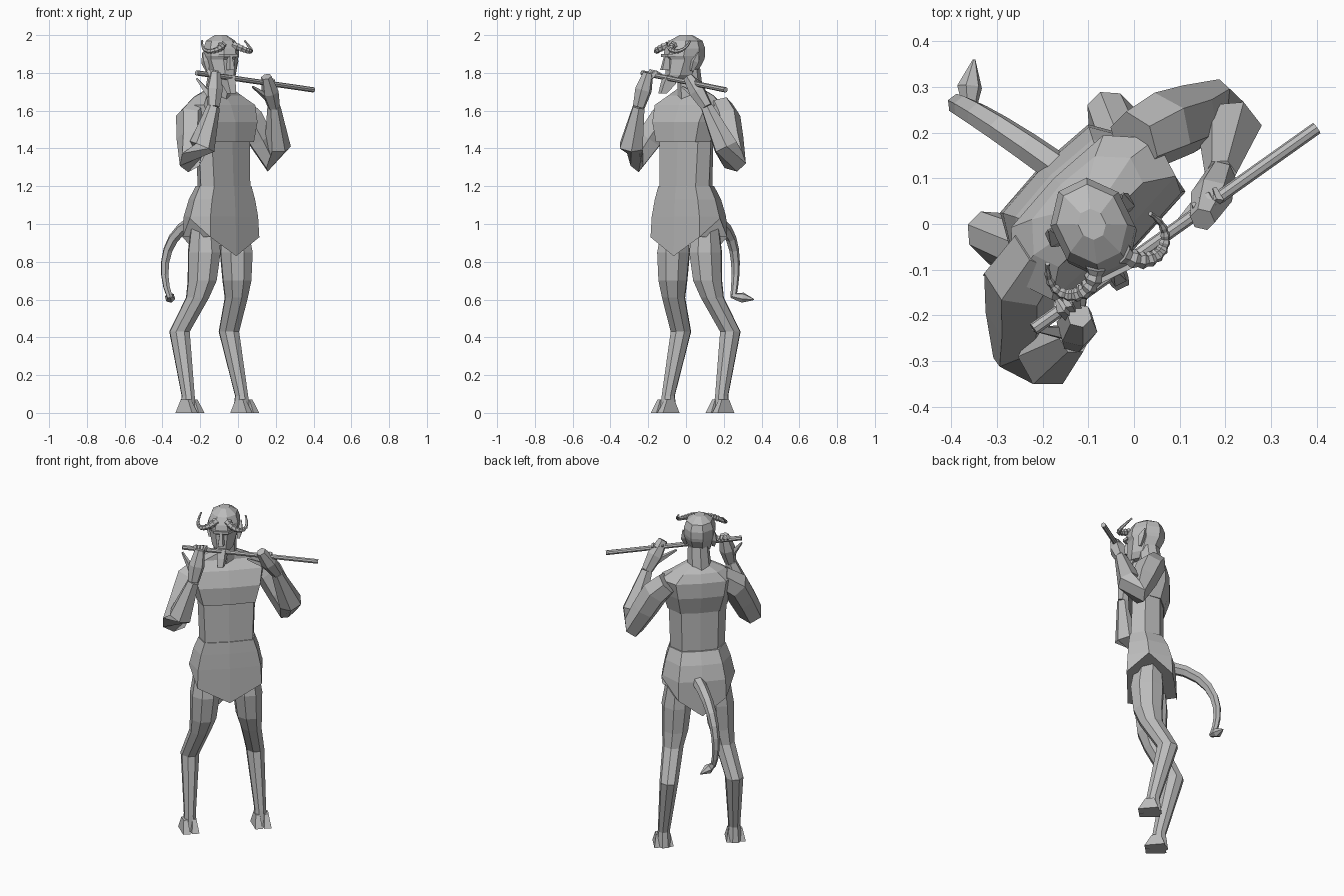
import bpy
import bmesh
from math import sin, cos, pi, radians
from mathutils import Matrix, Vector
from mathutils.geometry import interpolate_bezier

default_cube = bpy.data.objects.get("Cube")
if default_cube:
    bpy.data.objects.remove(default_cube)

grey = (.5, .5, .5, 1)
stone = bpy.data.materials.new("stone_grey")
stone.use_nodes = True
stone.diffuse_color = grey
stone.node_tree.nodes["Principled BSDF"].inputs["Base Color"].default_value = grey

# The body is turned to one side and the head a little less
WORLD = Matrix.Identity(4)
BODY = Matrix.Rotation(radians(45), 4, 'Z') @ Matrix.Translation((-.053, 0, 0))
HEAD = Matrix.Translation((-.09, -.005, 0)) @ Matrix.Rotation(radians(26), 4, 'Z')
MIRROR = Matrix.Scale(-1, 4, (1, 0, 0))


def loft(name, rings, frame=WORLD):
    """Skin a list of equal-length point rings and cap both ends."""
    bm = bmesh.new()
    rows = [[bm.verts.new(frame @ Vector(point)) for point in ring] for ring in rings]
    for lower, upper in zip(rows, rows[1:]):
        for i in range(len(lower)):
            bm.faces.new((lower[i - 1], lower[i], upper[i], upper[i - 1]))
    bm.faces.new(rows[0])
    bm.faces.new(rows[-1])
    bmesh.ops.recalc_face_normals(bm, faces=bm.faces)
    mesh = bpy.data.meshes.new(name)
    bm.to_mesh(mesh)
    bm.free()
    mesh.materials.append(stone)
    bpy.context.collection.objects.link(bpy.data.objects.new(name, mesh))


def circle(sides, offset=0):
    angles = [2 * pi * (i + offset) / sides for i in range(sides)]
    return [(cos(angle), sin(angle)) for angle in angles]


def oval(x, y, z, width, depth):
    """Level eight-sided ring with a flat side to the front."""
    return [(x + width * c, y + depth * s, z) for c, s in circle(8, .5)]


def tube(name, path, radii, sides=6, frame=WORLD):
    """Rings set square to a path, with a radius at each point."""
    path = [Vector(point) for point in path]
    side = (path[1] - path[0]).orthogonal()
    rings = []
    for i, (point, radius) in enumerate(zip(path, radii)):
        before, after = path[max(i - 1, 0)], path[min(i + 1, len(path) - 1)]
        along = (after - before).normalized()
        side = (side - along * side.dot(along)).normalized()
        up = along.cross(side)
        rings.append([point + radius * (side * c + up * s) for c, s in circle(sides)])
    loft(name, rings, frame)


def wedge(name, sections, frame):
    """Four-sided block from sections of height, half width, back and front."""
    rings = []
    for z, width, back, front in sections:
        narrow = width * .7
        rings.append([(-width, back, z), (width, back, z), (narrow, front, z), (-narrow, front, z)])
    loft(name, rings, frame)


def trunk_ring(z, width, front, back, drop=0):
    """Ten-sided body ring; drop lowers its front and back into points."""
    corner = z - drop / 2
    half = [(width * .87, front + .01, corner),
            (width, (front + back) / 2, z),
            (width * .65, back - .01, corner)]
    mirrored = [(-x, y, height) for x, y, height in reversed(half)]
    return [(0, front, z - drop)] + half + [(0, back, z - drop)] + mirrored


def trunk(name, sections):
    loft(name, [trunk_ring(*section) for section in sections], BODY)


# Torso: abdomen, then the overhanging chest and sloping shoulders
trunk("abdomen", [(1.1, .17, 0, .19), (1.2, .155, -.02, .16), (1.46, .165, -.01, .16)])
trunk("chest", [(1.435, .17, -.035, .165), (1.54, .2, -.035, .195), (1.63, .22, 0, .195),
                (1.68, .15, .04, .175), (1.72, .06, .04, .14)])

# Loincloth with pointed flaps and side slits
trunk("loincloth", [(1.2, .16, -.025, .17), (1.13, .185, -.03, .205),
                    (1.04, .205, -.035, .23), (1.03, .21, -.04, .235, .2)])

# Legs with backward hocks and cloven hooves
leg_joints = [(.11, .09, 1.06, .06), (.12, .08, .85, .085), (.13, .085, .7, .075), (.145, .105, .61, .06),
              (.185, .2, .43, .053), (.2, .12, .09, .034), (.2, .12, 0, .045)]
for label, frame in (("left", BODY), ("right", BODY @ MIRROR)):
    loft(label + "_leg", [oval(x, y, z, r, r * 1.15) for x, y, z, r in leg_joints], frame)
    for toe, x, lean in (("outer", .23, .2), ("inner", .18, -.2)):
        wedge(f"{label}_{toe}_hoof", [(.07, .016, .13, .08), (0, .03, .155, .04)],
              frame @ Matrix.Translation((x, 0, 0)))

# Flute
flute_start, flute_end = Vector((-.22, -.23, 1.8)), Vector((.4, .21, 1.71))
tube("flute", [flute_start, flute_end], [.014] * 2, 8)


# Arms and hands, the fingers hooked over the flute
def arm(label, joints, grip):
    shoulder, deltoid, elbow, forearm, wrist, knuckles = map(Vector, joints)
    tube(label + "_arm",
         [shoulder, deltoid, deltoid.lerp(elbow, .5), elbow, forearm, wrist],
         [.07, .08, .075, .07, .07, .035])
    tube(label + "_palm", [wrist, wrist.lerp(knuckles, .5), knuckles], [.033, .046, .028], 6)
    for i in range(4):
        hold = flute_start.lerp(flute_end, grip + i * .025)
        over = hold + Vector((0, 0, .02))
        behind = hold + Vector((-.01, .02, .01))
        tube(f"{label}_finger_{i}", [wrist.lerp(knuckles, .7), over, behind], [.016, .013, .006], 4)
    thumb_tip = flute_start.lerp(flute_end, grip - .1) - Vector((0, 0, .03))
    tube(label + "_thumb", [wrist.lerp(knuckles, .2), thumb_tip], [.025, .006], 4)


arm("right", [(-.2, -.05, 1.62), (-.25, -.12, 1.56), (-.25, -.27, 1.34),
              (-.19, -.29, 1.41), (-.13, -.25, 1.62), (-.12, -.2, 1.8)], .1)
arm("left", [(0, .18, 1.62), (.06, .21, 1.56), (.18, .25, 1.34),
             (.21, .21, 1.41), (.19, .11, 1.62), (.15, .01, 1.78)], .58)

# Neck and head
tube("neck", [(-.11, .025, 1.66), (-.095, .015, 1.82)], [.07, .06], 8)
skull = [(1.76, .04, -.11, .01), (1.79, .065, -.11, .06), (1.87, .085, -.105, .105),
         (1.89, .09, -.12, .11), (1.93, .09, -.11, .11), (1.97, .075, -.085, .095), (2, .03, -.03, .04)]
loft("head", [oval(0, (front + back) / 2, z, width, (back - front) / 2)
              for z, width, front, back in skull], HEAD)
wedge("nose", [(1.89, .01, -.09, -.12), (1.815, .02, -.09, -.14)], HEAD)
wedge("brow", [(1.885, .06, -.085, -.12), (1.9, .06, -.085, -.12)], HEAD)
wedge("beard", [(1.79, .035, -.05, -.115), (1.74, .03, -.07, -.135), (1.69, .022, -.12, -.15)], HEAD)

# Pointed ears and ringed horns
horn_curve = [(.035, -.085, 1.945), (.08, -.16, 1.92), (.17, -.1, 1.88), (.125, -.03, 1.97)]
horn_path = interpolate_bezier(*map(Vector, horn_curve), 21)
horn_radii = [(.021 - .0008 * i) * (.85 if i % 2 else 1.12) for i in range(21)]
for label, frame in (("left", HEAD), ("right", HEAD @ MIRROR)):
    tube(label + "_ear", [(.08, 0, 1.81), (.085, .015, 1.86), (.09, .035, 1.91)], [.01, .024, .003], 4, frame)
    tube(label + "_horn", horn_path, horn_radii, 6, frame)

# Tail with a tuft
tail_curve = [(-.15, .11, 1.04), (-.4, .29, 1), (-.42, .27, .75), (-.36, .25, .61)]
tail_path = interpolate_bezier(*map(Vector, tail_curve), 9)
tube("tail", tail_path, [.036 - .0025 * i for i in range(9)])
tube("tail_tuft", [(-.36, .24, .62), (-.36, .3, .61), (-.35, .36, .6)], [.012, .028, .003])
